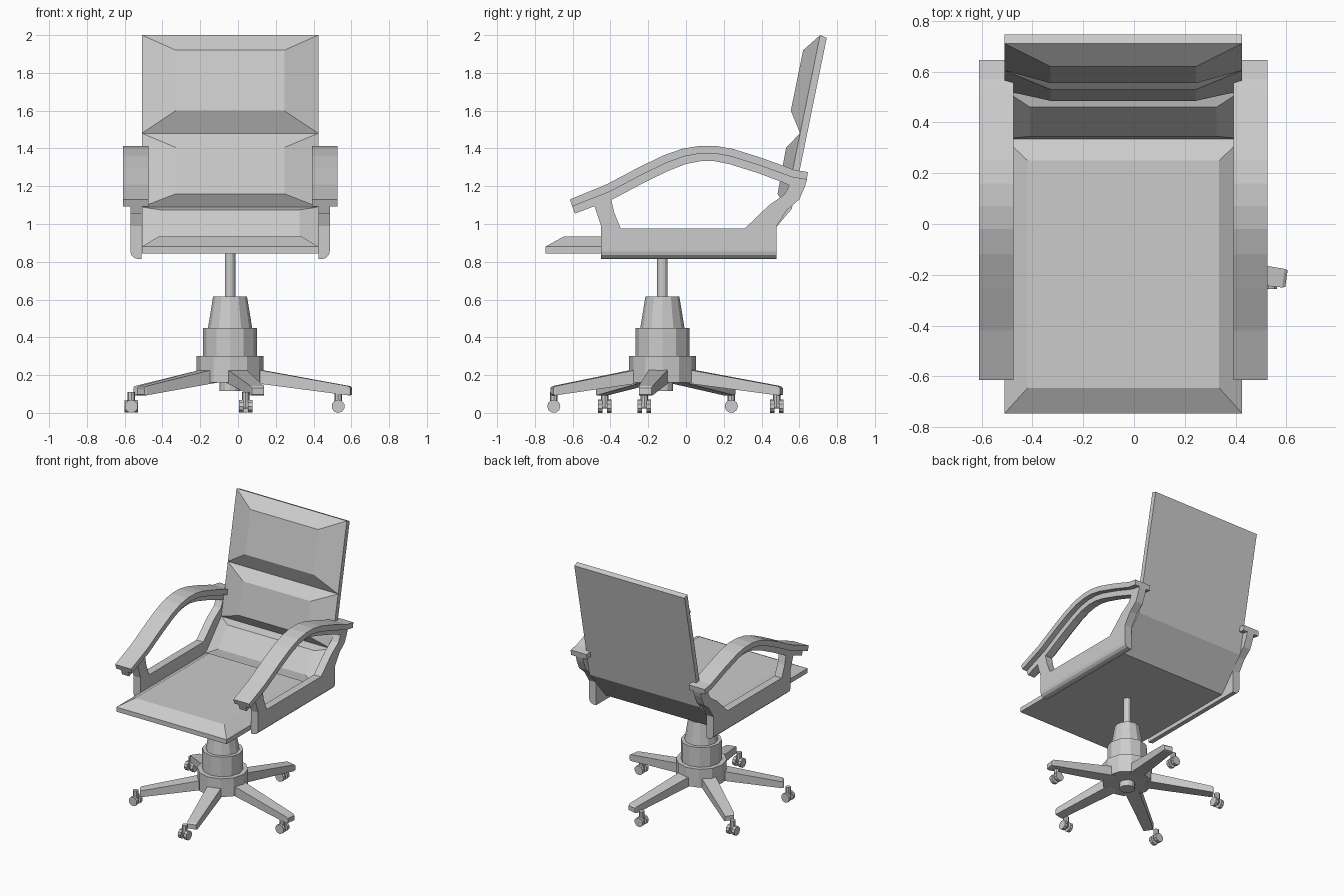
import bpy, bmesh, math
from mathutils import Vector, Matrix

if "Cube" in bpy.data.objects:
    bpy.data.objects.remove(bpy.data.objects["Cube"])

CX, CY = -0.042, -0.125      # chair axis and column position


def finish(name, bm):
    bmesh.ops.recalc_face_normals(bm, faces=bm.faces[:])
    me = bpy.data.meshes.new(name)
    bm.to_mesh(me)
    bm.free()
    ob = bpy.data.objects.new(name, me)
    bpy.context.collection.objects.link(ob)
    return ob


def extrude_profile(name, pts, x0, x1, round_edge=None):
    """Extrude a (y, z) outline from x0 to x1; optionally round the edge at (x, z)."""
    bm = bmesh.new()
    face = bm.faces.new([bm.verts.new((x0, y, z)) for y, z in pts])
    ext = bmesh.ops.extrude_face_region(bm, geom=[face])
    bmesh.ops.translate(bm, vec=(x1 - x0, 0, 0),
                        verts=[v for v in ext["geom"] if isinstance(v, bmesh.types.BMVert)])
    if round_edge:
        rx, rz = round_edge
        edges = [e for e in bm.edges
                 if all(abs(v.co.x - rx) < 1e-4 and abs(v.co.z - rz) < 1e-4 for v in e.verts)]
        bmesh.ops.bevel(bm, geom=edges, offset=0.04, segments=3, profile=0.5, affect='EDGES')
    return finish(name, bm)


def loft(name, rings):
    """Closed solid between quads (or n-gons) of equal length."""
    bm = bmesh.new()
    loops = [[bm.verts.new(p) for p in r] for r in rings]
    n = len(loops[0])
    for a, b in zip(loops, loops[1:]):
        for i in range(n):
            bm.faces.new((a[i], a[(i + 1) % n], b[(i + 1) % n], b[i]))
    bm.faces.new(loops[0][::-1])
    bm.faces.new(loops[-1])
    return finish(name, bm)


def cylinder(name, r0, r1, depth, loc, sides=12, axis='Z'):
    bm = bmesh.new()
    rot = {'X': Matrix.Rotation(math.pi / 2, 4, 'Y'),
           'Y': Matrix.Rotation(math.pi / 2, 4, 'X'), 'Z': Matrix()}[axis]
    bmesh.ops.create_cone(bm, cap_ends=True, segments=sides, radius1=r0, radius2=r1,
                          depth=depth, matrix=Matrix.Translation(loc) @ rot)
    return finish(name, bm)


# Seat and back shell
HALF = 0.467
extrude_profile("seat_back_shell",
                [(-.745, .845), (.36, .845), (.56, 1.08), (.745, 1.985),
                 (.71, 2.0), (.525, 1.09), (.335, .88), (-.745, .88)],
                CX - HALF, CX + HALF)


# Cushions: outline on the shell tapering to a raised inner panel
def cushion(name, o0, o1, i0, i1, inset):
    def ring(a, b, h):
        return [(CX - h, *a), (CX + h, *a), (CX + h, *b), (CX - h, *b)]
    loft(name, [ring(o0, o1, HALF), ring(i0, i1, HALF - inset)])


cushion("seat_cushion", (-.745, .88), (.335, .88), (-.645, .935), (.25, .935), .09)
cushion("lower_back_cushion", (.335, .88), (.525, 1.09), (.345, .935), (.46, 1.075), .10)
cushion("middle_back_cushion", (.525, 1.09), (.604, 1.48), (.485, 1.16), (.53, 1.405), .18)
cushion("upper_back_cushion", (.604, 1.48), (.71, 2.0), (.555, 1.60), (.62, 1.92), .18)

# Armrests: side frame, narrow rail under the pad, wide pad on top
arm_top = [(-.615, 1.13), (-.42, 1.21), (-.25, 1.30), (-.12, 1.363), (-.02, 1.398),
           (.07, 1.413), (.16, 1.413), (.25, 1.397), (.40, 1.35), (.53, 1.303), (.57, 1.287), (.645, 1.275)]
arm_mid = [(-.602, 1.093), (-.405, 1.17), (-.235, 1.26), (-.105, 1.323), (-.01, 1.358),
           (.075, 1.373), (.155, 1.373), (.24, 1.357), (.39, 1.31), (.52, 1.263), (.565, 1.247), (.64, 1.235)]
arm_low = [(-.588, 1.055), (-.39, 1.13), (-.22, 1.22), (-.09, 1.283), (0, 1.318),
           (.08, 1.333), (.15, 1.333), (.23, 1.317), (.38, 1.27), (.505, 1.223), (.56, 1.2), (.63, 1.2)]
frame = [(-.45, .815), (.48, .815), (.48, .99), (.535, 1.075), (.60, 1.13), (.63, 1.2),
         (.62, 1.235), (.56, 1.24), (.54, 1.19), (.52, 1.155), (.44, 1.10), (.31, .975),
         (-.345, .975), (-.38, 1.06), (-.40, 1.15), (-.49, 1.11), (-.45, .99)]
for side, label in ((-1, "left"), (1, "right")):
    inner, outer = CX + side * .468, CX + side * .528
    extrude_profile(label + "_arm_frame", frame, inner, outer, (outer, .815))
    extrude_profile(label + "_arm_rail", arm_mid + arm_low[::-1], inner, outer)
    extrude_profile(label + "_arm_pad", arm_top + arm_mid[::-1],
                    CX + side * .433, CX + side * .568)

# Column and hub, as (name, bottom radius, top radius, bottom z, top z)
for name, r0, r1, z0, z1 in (("hub_stub", .055, .055, .115, .16),
                             ("hub", .177, .177, .16, .30),
                             ("hub_collar", .143, .143, .30, .45),
                             ("column_cone", .117, .09, .45, .615),
                             ("column_pole", .028, .028, .615, .846)):
    cylinder(name, r0, r1, z1 - z0, (CX, CY, (z0 + z1) / 2))

# Five legs (tip position) with twin-wheel casters (position, axle axis)
legs = [((-.515, -.45), (-.565, -.43), 'Y'),
        ((.105, -.71), (.04, -.70), 'X'),
        ((.60, -.215), (.53, -.22), 'Y'),
        ((.105, .505), (.04, .48), 'Y'),
        ((-.535, .235), (-.565, .24), 'X')]
for k, (tip, wheel, axis) in enumerate(legs, 1):
    d = (Vector((*tip, 0)) - Vector((CX, CY, 0))).normalized()
    side = Vector((-d.y, d.x, 0))

    def section(p, half, z0, z1):
        return [p - side * half + Vector((0, 0, z0)), p + side * half + Vector((0, 0, z0)),
                p + side * half + Vector((0, 0, z1)), p - side * half + Vector((0, 0, z1))]

    hub, end = Vector((CX, CY, 0)) + d * .12, Vector((*tip, 0))
    loft(f"leg_{k}", [section(hub, .052, .16, .235),
                      section(end - d * .012, .037, .093, .142),
                      section(end, .033, .097, .132)])
    # Caster: wheels, axle and stem
    ax = Vector((1, 0, 0)) if axis == 'X' else Vector((0, 1, 0))
    c = Vector((*wheel, .035))
    for s in (-1, 1):
        cylinder(f"caster_{k}_wheel", .035, .035, .024, c + ax * .024 * s, 10, axis)
    cylinder(f"caster_{k}_axle", .012, .012, .05, c, 8, axis)
    cylinder(f"caster_{k}_stem", .02, .02, .075, c + Vector((0, 0, .037)), 8)
